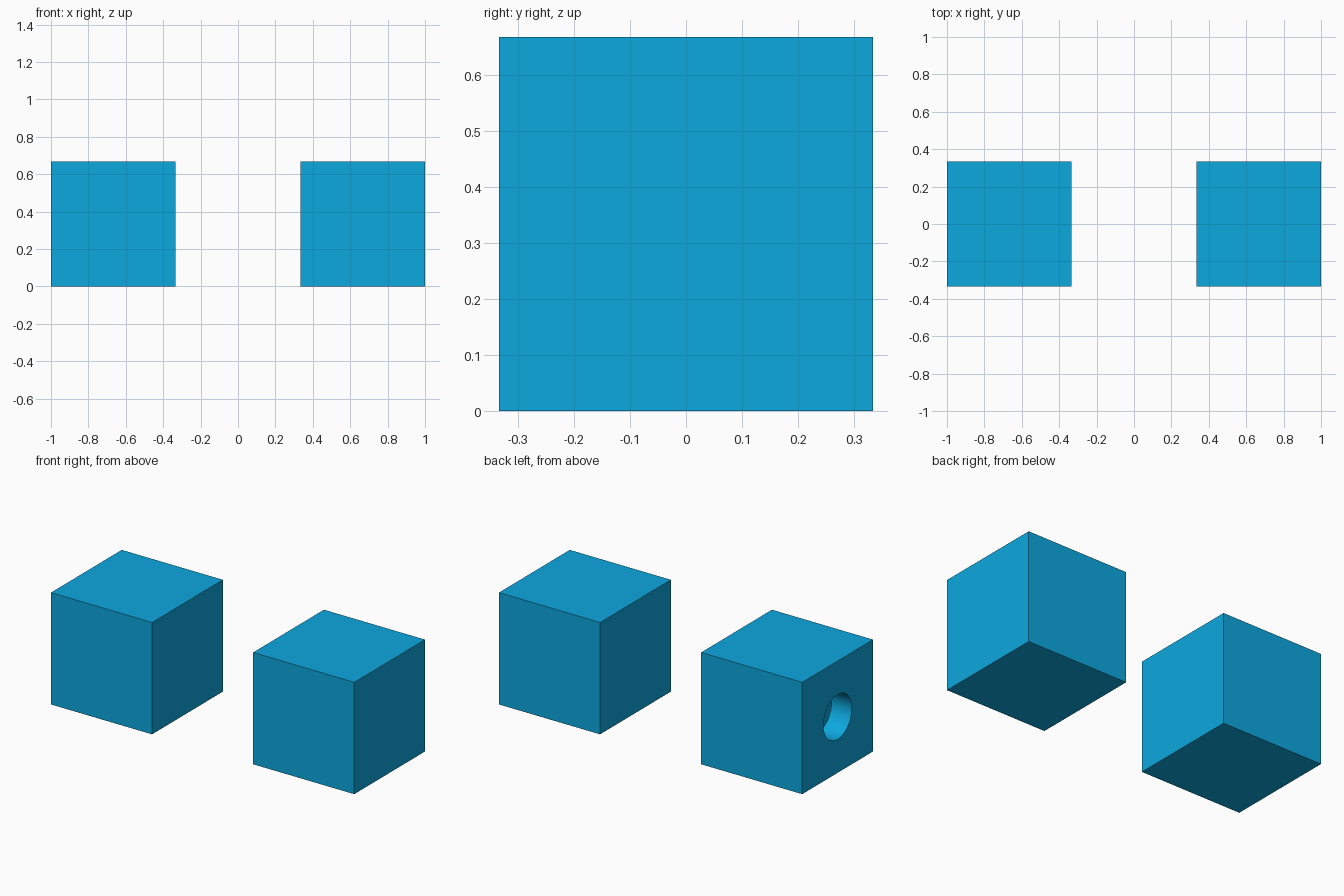
import bpy
from math import pi

if "Cube" in bpy.data.objects:
    bpy.data.objects.remove(bpy.data.objects["Cube"])

SIZE = 2 / 3
blue = bpy.data.materials.new("blue")
blue.diffuse_color = (0.004, 0.392, 0.737, 1)
blue.use_nodes = True
blue.node_tree.nodes["Principled BSDF"].inputs["Base Color"].default_value = blue.diffuse_color


def block(name, x):
    bpy.ops.mesh.primitive_cube_add(size=SIZE, location=(x, 0, SIZE / 2))
    obj = bpy.context.object
    obj.name = name
    obj.data.materials.append(blue)
    return obj


# Two equal cubes, one cube width apart
left = block("left_block", -SIZE)
right = block("right_block", SIZE)

# Blind round hole in the outer face of the left cube
RADIUS, DEPTH = 0.1333, 0.1333
bpy.ops.mesh.primitive_cylinder_add(
    vertices=64, radius=RADIUS, depth=2 * DEPTH,
    location=(-1, 0, SIZE / 2), rotation=(0, pi / 2, 0))
cutter = bpy.context.object
cutter.name = "hole_cutter"
cutter.data.materials.append(blue)
cutter.hide_render = True
cutter.hide_set(True)

hole = left.modifiers.new("hole", 'BOOLEAN')
hole.operation = 'DIFFERENCE'
hole.solver = 'EXACT'
hole.object = cutter

# Apply the cut so the hole wall can be shaded smooth with sharp rims
bpy.ops.object.select_all(action='DESELECT')
left.select_set(True)
bpy.context.view_layer.objects.active = left
bpy.ops.object.modifier_apply(modifier="hole")
bpy.ops.object.shade_smooth_by_angle(angle=pi / 6)
bpy.data.objects.remove(cutter)
